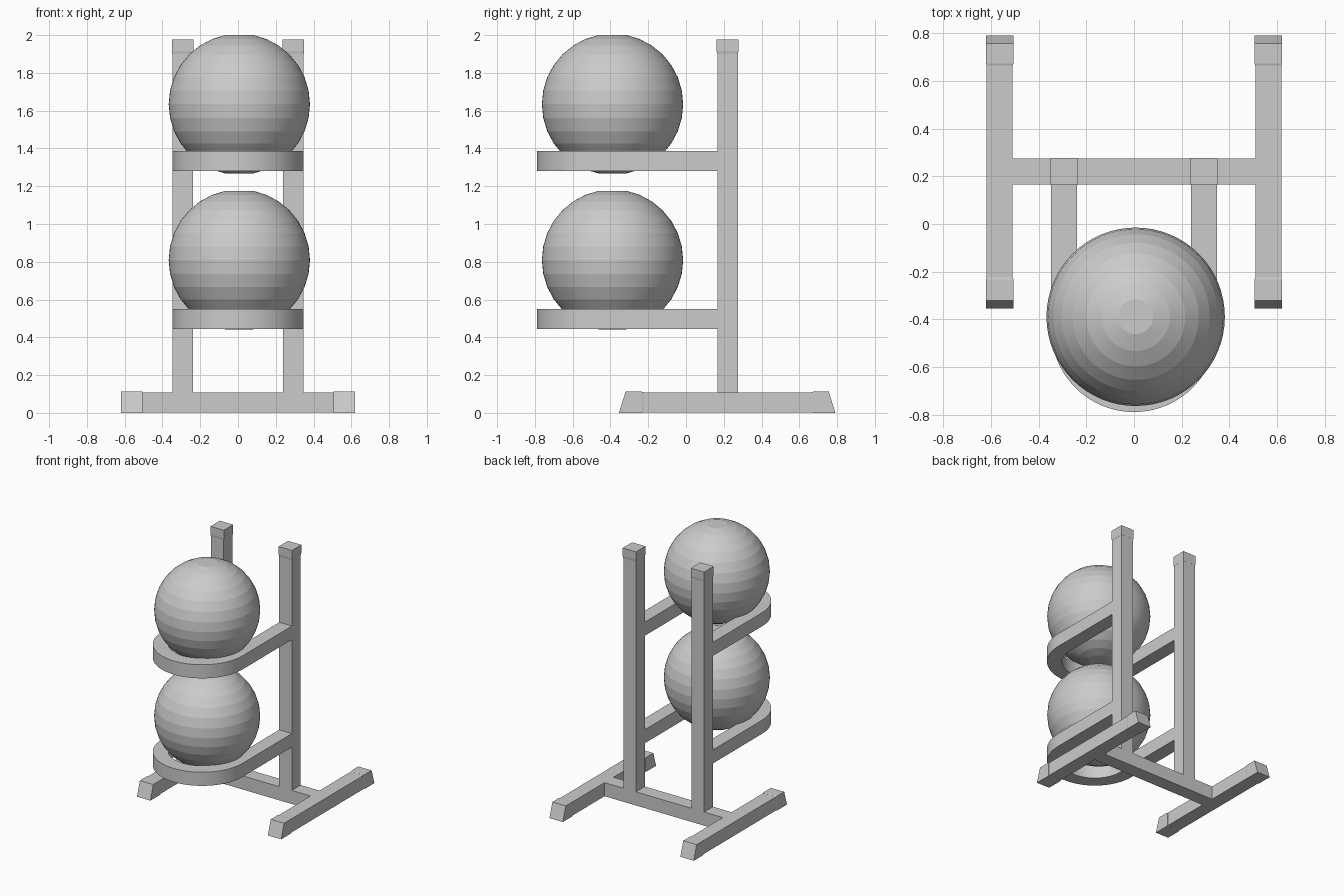
import bpy, bmesh, math
from mathutils import Vector

cube = bpy.data.objects.get("Cube")
if cube:
    bpy.data.objects.remove(cube, do_unlink=True)

grey = bpy.data.materials.new("light grey")
grey.use_nodes = True
GREY = (0.6, 0.6, 0.6, 1)
grey.diffuse_color = GREY
grey.node_tree.nodes["Principled BSDF"].inputs["Base Color"].default_value = GREY

T = 0.109            # tube thickness
POST_X = 0.293       # post centre
LEG_X = 0.563        # foot rail centre
BACK_Y = 0.22        # post centre in depth


def finish(name, bm, smooth=None):
    bmesh.ops.recalc_face_normals(bm, faces=bm.faces)
    mesh = bpy.data.meshes.new(name)
    bm.to_mesh(mesh)
    bm.free()
    mesh.materials.append(grey)
    obj = bpy.data.objects.new(name, mesh)
    bpy.context.collection.objects.link(obj)
    if smooth:
        bpy.ops.object.select_all(action="DESELECT")
        obj.select_set(True)
        bpy.context.view_layer.objects.active = obj
        bpy.ops.object.shade_smooth_by_angle(angle=math.radians(smooth))
    return obj


def loft(name, sections):
    """Join rings of points into a closed solid."""
    bm = bmesh.new()
    rings = [[bm.verts.new(p) for p in s] for s in sections]
    for a, b in zip(rings, rings[1:]):
        for i in range(len(a)):
            j = (i + 1) % len(a)
            bm.faces.new((a[i], a[j], b[j], b[i]))
    bm.faces.new(rings[0])
    bm.faces.new(rings[-1])
    return finish(name, bm)


def square(x, y, z, h):
    return [(x - h, y - h, z), (x + h, y - h, z), (x + h, y + h, z), (x - h, y + h, z)]


def box(name, x0, x1, y0, y1, z0, z1):
    return loft(name, [[(x0, y0, z), (x1, y0, z), (x1, y1, z), (x0, y1, z)] for z in (z0, z1)])


def foot_cap(name, x, inner, outer):
    """Rubber end cap with a tapered collar and a sloping toe."""
    d = 1 if outer > inner else -1
    h = T / 2

    def ring(y, grow, slope=0):
        w, lo, hi = h + grow, 0.003 - grow, T + grow
        return [(x - w, y, lo), (x + w, y, lo),
                (x + w, y - d * slope, hi), (x - w, y - d * slope, hi)]
    loft(name, [ring(inner, 0.0005), ring(inner + d * 0.008, 0.003),
                ring(outer, 0.003, 0.035)])


def cradle(name, z0, z1):
    """U-shaped bar: two straight arms joined by a half circle."""
    outer, inner, cy, end, n = POST_X + T / 2, POST_X - T / 2, -0.441, BACK_Y - T / 2, 40
    bm = bmesh.new()

    def path(r):
        arc = [(r * math.cos(math.pi * i / n), cy - r * math.sin(math.pi * i / n))
               for i in range(n + 1)]
        return [(r, end)] + arc + [(-r, end)]
    loops = [[bm.verts.new((x, y, z)) for x, y in path(r)]
             for r, z in ((outer, z0), (outer, z1), (inner, z1), (inner, z0))]
    for k in range(4):
        a, b = loops[k], loops[(k + 1) % 4]
        for i in range(len(a) - 1):
            bm.faces.new((a[i], a[i + 1], b[i + 1], b[i]))
    for e in (0, -1):
        bm.faces.new([l[e] for l in loops])
    finish(name, bm, 30)


def ball(name, z, r=0.374, bands=16, seg=64):
    """Banded ball with flattened poles; each latitude band stays crisp."""
    bm = bmesh.new()
    rings = []
    for k in range(1, bands):
        a = math.pi * k / bands
        rings.append([bm.verts.new((r * math.sin(a) * math.cos(t), r * math.sin(a) * math.sin(t),
                                    r * math.cos(a)))
                      for t in (2 * math.pi * i / seg for i in range(seg))])
    for a, b in zip(rings, rings[1:]):
        for i in range(seg):
            j = (i + 1) % seg
            bm.faces.new((a[i], a[j], b[j], b[i]))
    bm.faces.new(rings[0])
    bm.faces.new(rings[-1])
    obj = finish(name, bm, 8)
    obj.location = Vector((0.007, -0.389, z))


# Base frame
box("cross_bar", -LEG_X + T / 2, LEG_X - T / 2, BACK_Y - T / 2, BACK_Y + T / 2, 0.003, T)
for side, s in (("left", 1), ("right", -1)):
    x = s * LEG_X
    box(side + "_foot_rail", x - T / 2, x + T / 2, -0.23, 0.675, 0.003, T)
    foot_cap(side + "_front_foot_cap", x, -0.225, -0.355)
    foot_cap(side + "_back_foot_cap", x, 0.665, 0.791)

    # Upright with its end cap
    p = s * POST_X
    box(side + "_post", p - T / 2, p + T / 2, BACK_Y - T / 2, BACK_Y + T / 2, T, 1.91)
    loft(side + "_post_cap", [square(p, BACK_Y, 1.9, T / 2 + 0.0005),
                              square(p, BACK_Y, 1.915, T / 2 + 0.003),
                              square(p, BACK_Y, 1.977, T / 2 + 0.003)])

# Cradles and the balls resting in them
for level, z0, zb in (("lower", 0.445, 0.809), ("upper", 1.281, 1.634)):
    cradle(level + "_cradle", z0, z0 + 0.106)
    ball(level + "_ball", zb)
